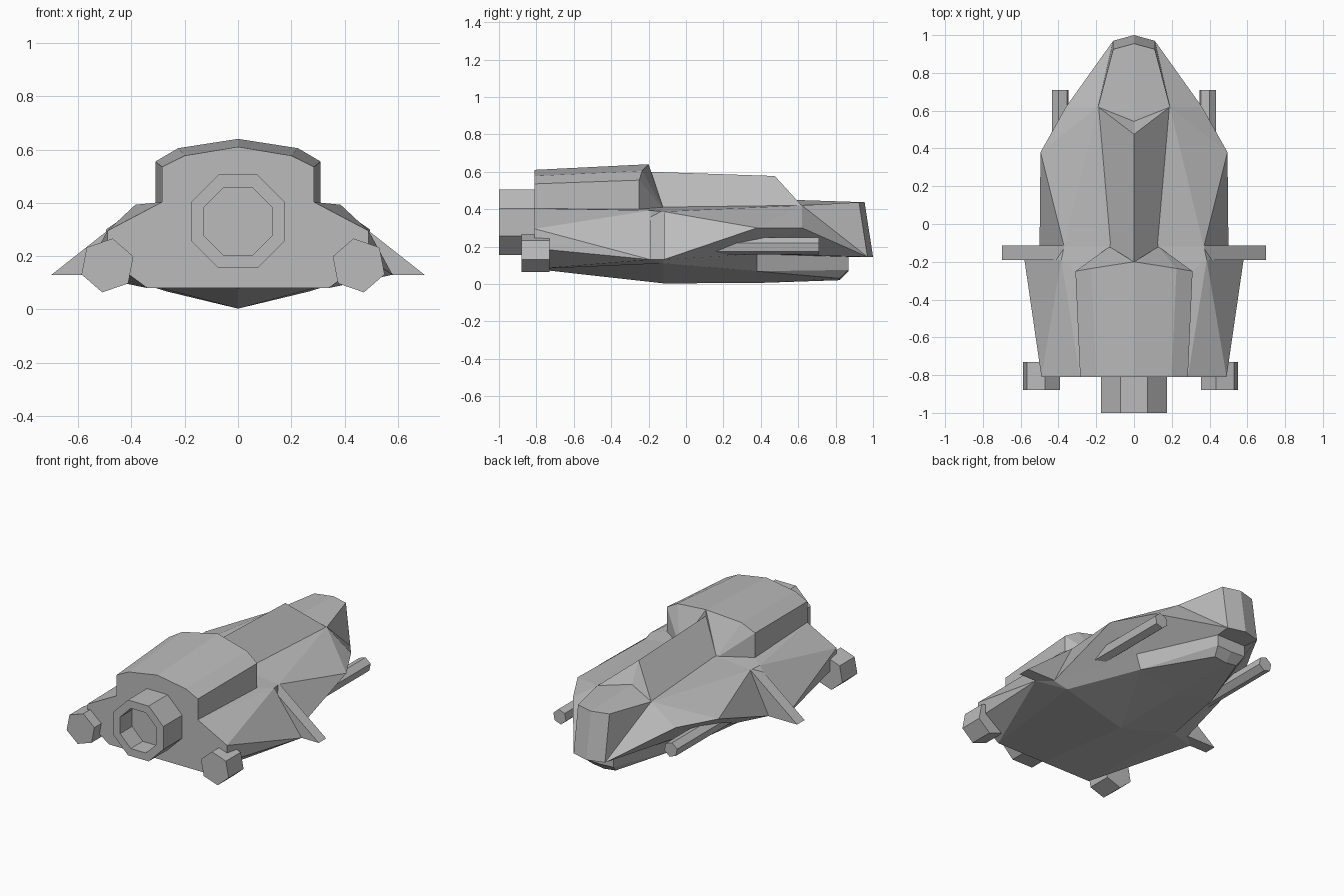
import bpy, bmesh, math
from mathutils import Matrix

cube = bpy.data.objects.get("Cube")
if cube:
    bpy.data.objects.remove(cube, do_unlink=True)

grey = bpy.data.materials.new("hull_grey")
grey.use_nodes = True
colour = (0.5, 0.5, 0.5, 1)
grey.diffuse_color = colour
grey.node_tree.nodes["Principled BSDF"].inputs["Base Color"].default_value = colour


def finish(name, bm):
    bmesh.ops.recalc_face_normals(bm, faces=bm.faces)
    mesh = bpy.data.meshes.new(name)
    bm.to_mesh(mesh)
    bm.free()
    mesh.materials.append(grey)
    obj = bpy.data.objects.new(name, mesh)
    bpy.context.collection.objects.link(obj)
    return obj


def shell(name, points, faces):
    """Left half given as named points and faces, mirrored and welded on x = 0."""
    bm = bmesh.new()
    verts = {k: bm.verts.new(p) for k, p in points.items()}
    for face in faces:
        bm.faces.new([verts[k] for k in face.split()])
    geom = bm.verts[:] + bm.edges[:] + bm.faces[:]
    bmesh.ops.mirror(bm, geom=geom, axis='X', matrix=Matrix(), merge_dist=0)
    bmesh.ops.remove_doubles(bm, verts=bm.verts, dist=0.001)
    return finish(name, bm)


def rod(name, x, z, y0, y1, radius, sides, turn):
    """Faceted cylinder lying along y."""
    bm = bmesh.new()
    ring = [bm.verts.new((x + radius * math.cos(turn + math.tau * i / sides), y0,
                          z + radius * math.sin(turn + math.tau * i / sides)))
            for i in range(sides)]
    cap = bm.faces.new(ring)
    out = bmesh.ops.extrude_face_region(bm, geom=[cap], use_keep_orig=True)
    moved = [v for v in out["geom"] if isinstance(v, bmesh.types.BMVert)]
    bmesh.ops.translate(bm, verts=moved, vec=(0, y1 - y0, 0))
    return finish(name, bm)


# Main hull: nose, shoulders, recessed underside, keel and rear wall
shell("hull", {
    "nose_low": (0, 1, .145), "nose_side": (.11, .97, .145),
    "nose_top": (0, .955, .437), "nose_corner": (.11, .925, .437),
    "ridge": (0, .56, .45), "brow": (.19, .62, .42),
    "deck": (0, -.12, .41), "waist": (.13, -.12, .41),
    "rim": (.36, .62, .3), "wing": (.495, .38, .3),
    "root": (.37, -.12, .387), "root_back": (.385, -.19, .393),
    "foot": (.5, -.12, .13), "foot_back": (.58, -.19, .13),
    "shoulder": (.31, -.25, .4), "mid": (0, -.25, .4),
    "tail": (.285, -.81, .403), "tail_mid": (0, -.81, .403),
    "tail_out": (.49, -.81, .295), "tail_low": (.49, -.81, .19),
    "tail_base": (.34, -.81, .08), "tail_keel": (0, -.81, .08),
    "chin": (.1, .87, .145), "chin_mid": (0, .87, .145),
    "lip": (.1, .87, .075), "lip_mid": (0, .87, .07),
    "bow": (.08, .82, .03), "bow_keel": (0, .82, .02),
    "under": (.3, .38, .16), "chine": (.27, .38, .068),
    "keel": (0, .38, .005), "bilge": (.4, -.12, .11), "keel_back": (0, -.12, .003),
}, [
    "nose_low nose_side nose_corner nose_top", "nose_top nose_corner brow ridge",
    "nose_corner nose_side brow", "nose_side rim brow", "rim wing brow",
    "wing root brow", "brow root waist", "ridge brow waist deck",
    "deck waist shoulder mid", "waist root root_back shoulder",
    "mid shoulder tail tail_mid", "shoulder root_back tail",
    "root_back tail_out tail", "wing foot root", "root foot foot_back root_back",
    "root_back foot_back tail_out", "foot_back tail_low tail_out",
    "tail_mid tail tail_out tail_low tail_base tail_keel",
    "nose_low nose_side chin chin_mid", "nose_side rim under chin",
    "rim wing under", "wing foot under", "chin_mid chin lip lip_mid",
    "lip_mid lip bow bow_keel", "chin under chine lip", "lip chine bow",
    "under foot bilge chine", "bow chine keel bow_keel",
    "chine bilge keel_back", "chine keel_back keel", "foot foot_back bilge",
    "foot_back tail_low tail_base", "foot_back tail_base bilge",
    "bilge tail_base tail_keel keel_back",
])

# Canopy wedge
shell("canopy", {
    "front": (0, .475, .577), "back": (0, -.2, .6),
    "low_front": (.19, .62, .418), "low_back": (.13, -.12, .405),
    "floor_front": (0, .56, .418), "floor_back": (0, -.2, .405),
}, [
    "front low_front low_back back", "front low_front floor_front",
    "back low_back floor_back", "floor_front low_front low_back floor_back",
])

# Raised engine housing
shell("engine_housing", {
    "a0": (0, -.2, .64), "a1": (.225, -.235, .605), "a2": (.31, -.25, .555),
    "a3": (.31, -.25, .39), "a4": (.13, -.12, .4), "a5": (0, -.2, .4),
    "b0": (0, -.81, .61), "b1": (.2, -.81, .577), "b2": (.285, -.81, .535),
    "b3": (.285, -.81, .39), "b5": (0, -.81, .39),
}, [
    "a0 a1 b1 b0", "a1 a2 b2 b1", "a2 a3 b3 b2", "b0 b1 b2 b3 b5",
    "a0 a4 a5", "a0 a1 a4", "a1 a2 a4", "a2 a3 a4", "a3 b3 b5 a5", "a3 a5 a4",
])

# Main exhaust: octagonal tube with a recessed bore
exhaust = rod("main_exhaust", 0, .33, -1, -.78, .19, 8, math.pi / 8)
bm = bmesh.new()
bm.from_mesh(exhaust.data)
mouth = min(bm.faces, key=lambda f: f.calc_center_median().y)
bmesh.ops.inset_region(bm, faces=[mouth], thickness=.052)
bore = bmesh.ops.extrude_discrete_faces(bm, faces=[mouth])["faces"][0]
bmesh.ops.translate(bm, verts=bore.verts, vec=(0, .12, 0))
bm.to_mesh(exhaust.data)
bm.free()

# Paired guns, thrusters and fins
for side, s, pod_x in (("left", 1, .453), ("right", -1, -.49)):
    turn = math.radians(90 - 11 * s)
    rod(side + "_gun", s * .39, .203, -.1, .71, .047, 6, turn)
    rod(side + "_thruster", pod_x, .165, -.88, -.73, .103, 6, math.radians(90 + 11 * s))
    bm = bmesh.new()
    profile = ((.37, .39), (.7, .13), (.37, .13))
    front, back = [[bm.verts.new((s * x, y, z)) for x, z in profile] for y in (-.115, -.19)]
    bm.faces.new(front)
    bm.faces.new(back)
    for i in range(3):
        j = (i + 1) % 3
        bm.faces.new((front[i], front[j], back[j], back[i]))
    finish(side + "_fin", bm)
